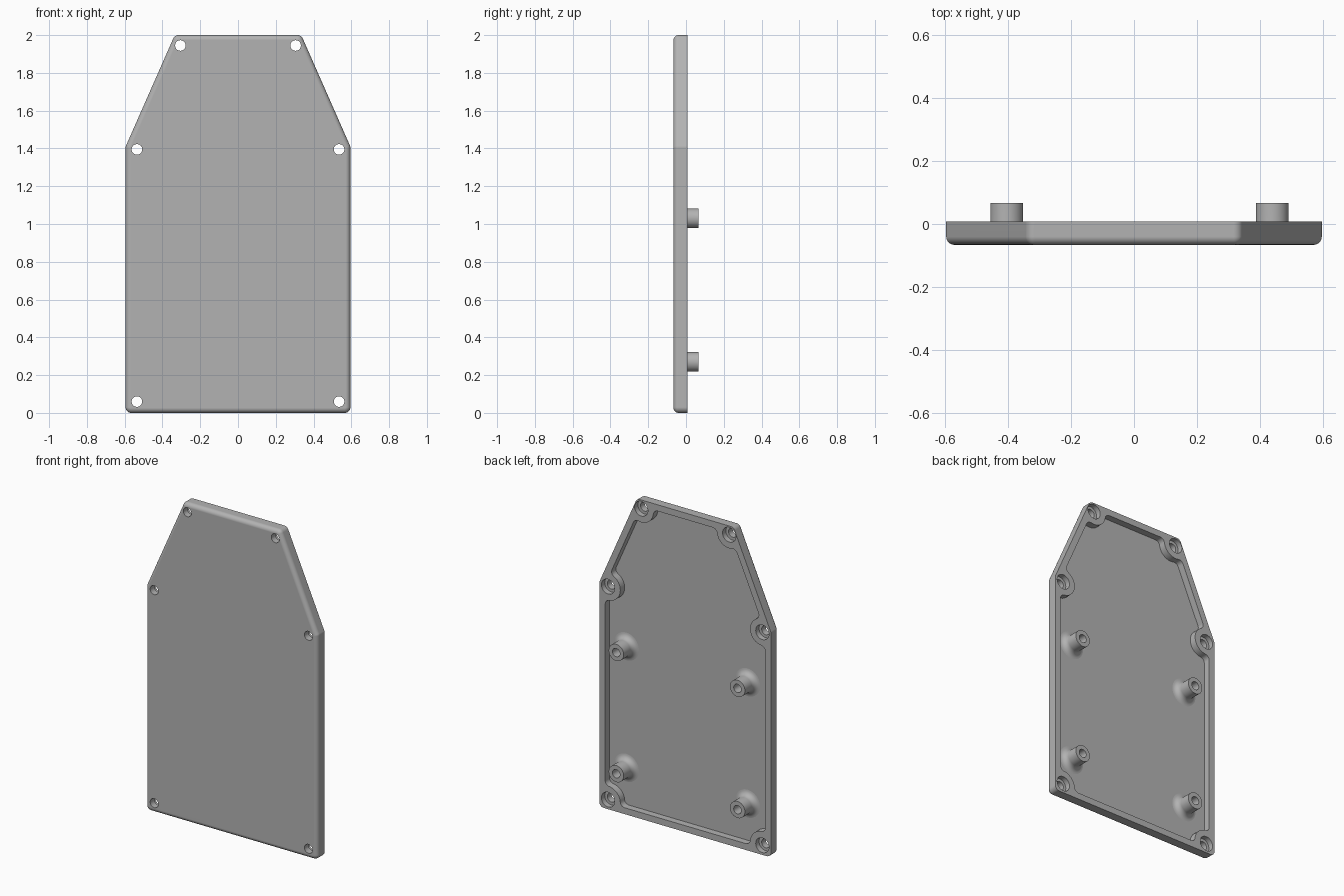
import bpy, bmesh, math
from mathutils import Vector
from mathutils.geometry import intersect_line_line_2d

cube = bpy.data.objects.get("Cube")
if cube:
    bpy.data.objects.remove(cube, do_unlink=True)

grey = bpy.data.materials.new("plain grey")
grey.use_nodes = True
grey.diffuse_color = (0.45, 0.45, 0.45, 1)
grey.node_tree.nodes["Principled BSDF"].inputs["Base Color"].default_value = grey.diffuse_color

FRONT, FLOOR, BACK, TIP = -0.066, -0.035, 0.008, 0.066
WALL, EDGE, CORNER = 0.04, 0.026, 0.03
BOSS, BLEND = 0.085, 0.03

# Outline and screw positions, counter-clockwise in x, z
half = [(0.595, 0), (0.595, 1.41), (0.335, 2)]
holes = [(0.535, 0.06), (0.535, 1.395), (0.305, 1.945)]


def mirrored(pts):
    return [Vector(p) for p in pts] + [Vector((-x, z)) for x, z in reversed(pts)]


outline, screws = mirrored(half), mirrored(holes)
N = len(outline)
dirs = [(outline[(i + 1) % N] - outline[i]).normalized() for i in range(N)]
norms = [Vector((-d.y, d.x)) for d in dirs]


def inset_corner(i, d):
    """Corner i of the outline moved inward by d."""
    n0, n1 = norms[i - 1], norms[i]
    return outline[i] + (n0 + n1) * (d / (1 + n0.dot(n1)))


def arc(c, p, q, steps):
    a = math.atan2(p.y - c.y, p.x - c.x)
    b = math.atan2(q.y - c.y, q.x - c.x)
    sweep = (b - a + math.pi) % math.tau - math.pi
    r = (p - c).length
    return [c + r * Vector((math.cos(a + sweep * k / steps), math.sin(a + sweep * k / steps)))
            for k in range(steps + 1)]


def rounded_outline(d):
    pts = []
    for i in range(N):
        r = CORNER - d
        c = inset_corner(i, CORNER)
        pts += arc(c, c - norms[i - 1] * r, c - norms[i] * r, 6)
    return pts


def pocket_outline():
    """Inset outline that runs around each screw boss with blended joins."""
    pts = []
    for i in range(N):
        c, v = screws[i], inset_corner(i, WALL)
        joins = []
        for k, side in ((i - 1, -1), (i, 1)):
            base = v + norms[k] * BLEND - c
            along = base.dot(dirs[k])
            root = math.sqrt(along ** 2 - base.length_squared + (BOSS + BLEND) ** 2)
            o = c + base + dirs[k] * (side * root - along)
            joins.append((o, o - norms[k] * BLEND, c + (o - c) * (BOSS / (BOSS + BLEND))))
        (o0, foot0, tan0), (o1, foot1, tan1) = joins
        pts += arc(o0, foot0, tan0, 6)
        pts += arc(c, tan0, tan1, 16)[1:-1]
        pts += arc(o1, tan1, foot1, 6)
    return pts


def make(name, rings, capped=True):
    """Skin a list of (outline, y) rings into a solid."""
    bm = bmesh.new()
    loops = [[bm.verts.new((p.x, y, p.y)) for p in pts] for pts, y in rings]
    for a, b in zip(loops, loops[1:]):
        for j in range(len(a)):
            k = (j + 1) % len(a)
            bm.faces.new((a[j], a[k], b[k], b[j]))
    if capped:
        bm.faces.new(loops[0])
        bm.faces.new(loops[-1])
    bmesh.ops.recalc_face_normals(bm, faces=bm.faces)
    me = bpy.data.meshes.new(name)
    bm.to_mesh(me)
    bm.free()
    me.materials.append(grey)
    ob = bpy.data.objects.new(name, me)
    bpy.context.collection.objects.link(ob)
    return ob


def circle(c, r, steps=40):
    return [c + r * Vector((math.cos(math.tau * k / steps), math.sin(math.tau * k / steps)))
            for k in range(steps)]


def activate(ob):
    bpy.ops.object.select_all(action='DESELECT')
    ob.select_set(True)
    bpy.context.view_layer.objects.active = ob


def cut(ob, cutter):
    cutter.hide_render = True
    mod = ob.modifiers.new("cut", 'BOOLEAN')
    mod.operation, mod.solver, mod.object = 'DIFFERENCE', 'EXACT', cutter
    activate(ob)
    bpy.ops.object.modifier_apply(modifier=mod.name)
    bpy.data.objects.remove(cutter, do_unlink=True)


def smooth(ob):
    activate(ob)
    bpy.ops.object.shade_smooth_by_angle(angle=math.radians(30))
    mod = ob.modifiers.new("even shading", 'WEIGHTED_NORMAL')
    mod.keep_sharp = True


# Cover plate with a rounded front edge
rings = []
for k in range(7):
    a = k / 6 * math.pi / 2
    rings.append((rounded_outline(EDGE * (1 - math.sin(a))), FRONT + EDGE * (1 - math.cos(a))))
rings.append((rounded_outline(0), BACK))
plate = make("cover_plate", rings)

# Hollow back, leaving a rim and the screw bosses
pocket = pocket_outline()
cut(plate, make("pocket_cutter", [(pocket, FLOOR), (pocket, BACK + 0.05)]))

# Stepped screw holes
for c in screws:
    narrow, wide = circle(c, 0.028), circle(c, 0.046)
    cut(plate, make("screw_cutter", [(narrow, FRONT - 0.05), (narrow, FLOOR + 0.01),
                                     (wide, FLOOR + 0.01), (wide, BACK + 0.05)]))
smooth(plate)

# Standoffs with a flared foot and a blind hole
R, FLARE = 0.052, 0.035
for side, x in (("left", 0.438), ("right", -0.403)):
    for level, z in (("lower", 0.27), ("upper", 1.03)):
        c = Vector((x, z))
        rings = [(circle(c, R + FLARE), FLOOR - 0.01)]
        for k in range(7):
            a = k / 6 * math.pi / 2
            rings.append((circle(c, R + FLARE * (1 - math.sin(a))),
                          FLOOR + FLARE * (1 - math.cos(a))))
        rings += [(circle(c, R), TIP), (circle(c, 0.026), TIP), (circle(c, 0.026), FLOOR)]
        smooth(make(f"{level}_{side}_standoff", rings))
